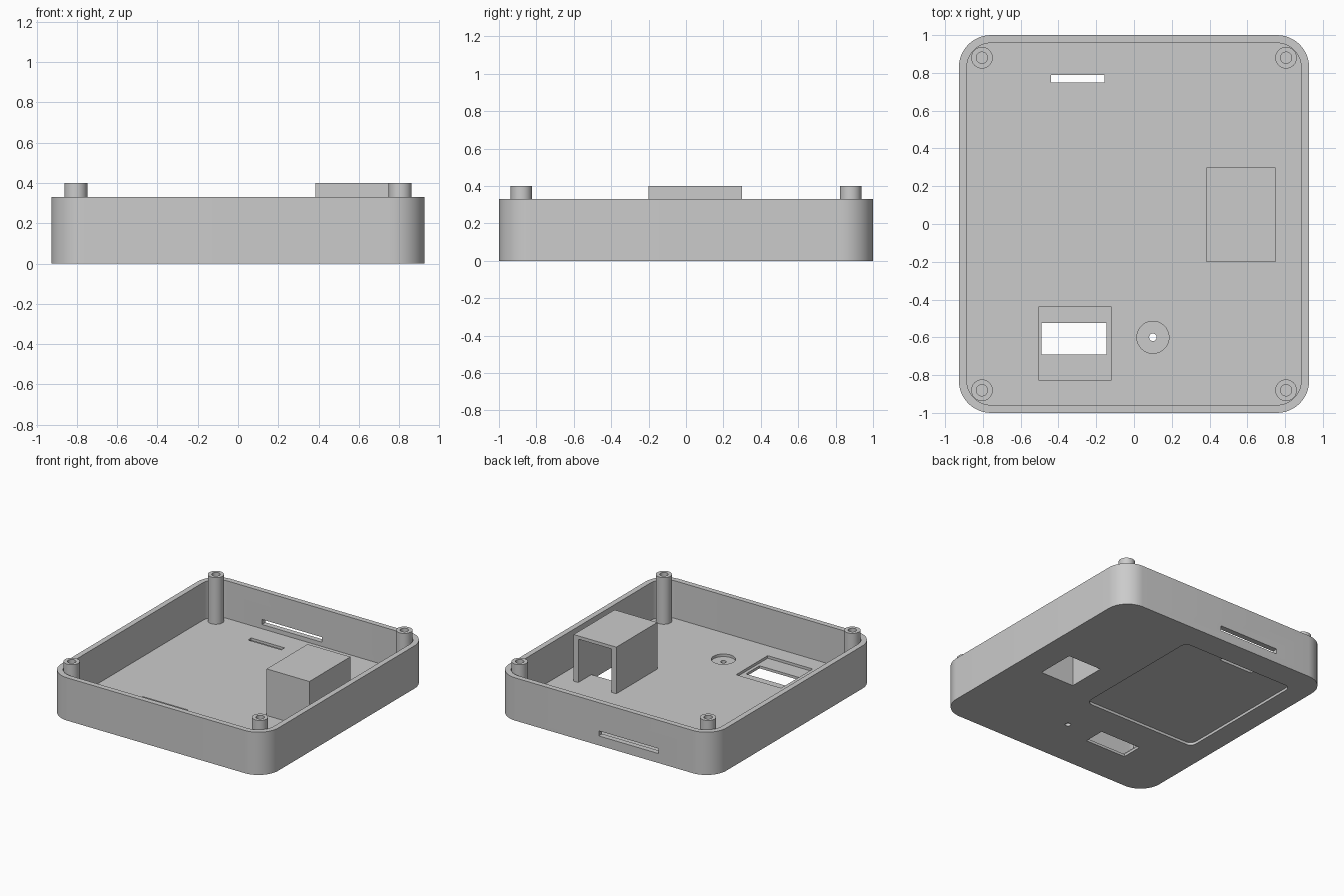
import bpy, bmesh, math

if "Cube" in bpy.data.objects:
    bpy.data.objects.remove(bpy.data.objects["Cube"])

HX, HY, HEIGHT, WALL, FLOOR, TOP = 0.927, 1.0, 0.33, 0.042, 0.04, 0.40

grey = bpy.data.materials.new("plain grey")
grey.diffuse_color = (0.6, 0.6, 0.6, 1)
grey.use_nodes = True
grey.node_tree.nodes["Principled BSDF"].inputs["Base Color"].default_value = grey.diffuse_color


def prism(name, outline, z0, z1):
    """Extrude a counter-clockwise outline from z0 to z1."""
    bm = bmesh.new()
    face = bm.faces.new([bm.verts.new((x, y, z0)) for x, y in outline])
    out = bmesh.ops.extrude_face_region(bm, geom=[face])
    for v in out["geom"]:
        if isinstance(v, bmesh.types.BMVert):
            v.co.z = z1
    bmesh.ops.recalc_face_normals(bm, faces=bm.faces)
    mesh = bpy.data.meshes.new(name)
    bm.to_mesh(mesh)
    bm.free()
    mesh.materials.append(grey)
    obj = bpy.data.objects.new(name, mesh)
    bpy.context.collection.objects.link(obj)
    return obj


def rect(x0, x1, y0, y1, r=0.0, n=12):
    """Rectangle outline, with rounded corners when r > 0."""
    if r == 0:
        return [(x0, y0), (x1, y0), (x1, y1), (x0, y1)]
    centres = [(x1 - r, y1 - r), (x0 + r, y1 - r), (x0 + r, y0 + r), (x1 - r, y0 + r)]
    pts = []
    for q, (cx, cy) in enumerate(centres):
        for i in range(n + 1):
            a = math.pi / 2 * (q + i / n)
            pts.append((cx + r * math.cos(a), cy + r * math.sin(a)))
    return pts


def circle(cx, cy, r, n=40):
    return [(cx + r * math.cos(2 * math.pi * i / n),
             cy + r * math.sin(2 * math.pi * i / n)) for i in range(n)]


def cut(obj, outline, z0, z1):
    """Subtract a prism from the object and discard the cutter."""
    cutter = prism("cutter", outline, z0, z1)
    mod = obj.modifiers.new("cut", 'BOOLEAN')
    mod.operation, mod.solver, mod.object = 'DIFFERENCE', 'EXACT', cutter
    bpy.context.view_layer.objects.active = obj
    bpy.ops.object.modifier_apply(modifier=mod.name)
    bpy.data.objects.remove(cutter)


def smooth(obj):
    bpy.ops.object.select_all(action='DESELECT')
    obj.select_set(True)
    bpy.context.view_layer.objects.active = obj
    bpy.ops.object.shade_smooth_by_angle(angle=math.radians(30))


# Open tray with rounded corners
tray = prism("tray", rect(-HX, HX, -HY, HY, 0.17), 0, HEIGHT)
IX, IY = HX - WALL, HY - WALL
cut(tray, rect(-IX, IX, -IY, IY, 0.17 - WALL), FLOOR, 1)
# Slot through the back wall
cut(tray, rect(-0.465, 0.045, 0.9, 1.1), 0.073, 0.112)
# Shallow rounded recess under the floor
cut(tray, rect(-0.76, 0.20, -0.28, 0.80, 0.05), -0.1, 0.02)
# Thin slit through the floor
cut(tray, rect(-0.44, -0.155, 0.75, 0.79), -0.1, 0.1)
# Window with a larger pocket around it
cut(tray, rect(-0.505, -0.12, -0.825, -0.44), 0.02, 0.1)
cut(tray, rect(-0.49, -0.145, -0.69, -0.525), -0.1, 0.1)
# Round pocket with a pin hole
cut(tray, circle(0.10, -0.60, 0.085), 0.02, 0.1)
cut(tray, circle(0.10, -0.60, 0.02, 20), -0.1, 0.1)
# Opening below the housing
cut(tray, rect(0.425, 0.71, -0.16, 0.14), -0.1, 0.1)
smooth(tray)

# Housing on the floor, open towards the back
housing = prism("housing", rect(0.385, 0.75, -0.20, 0.30), FLOOR, TOP)
cut(housing, rect(0.425, 0.71, -0.16, 0.5), -0.1, TOP - 0.025)

# Hollow screw posts in the corners
for sx in (-1, 1):
    for sy in (-1, 1):
        px, py = sx * 0.805, sy * 0.88
        post = prism("screw_post", circle(px, py, 0.057), FLOOR, TOP)
        cut(post, circle(px, py, 0.03, 28), 0.2, 1)
        smooth(post)
